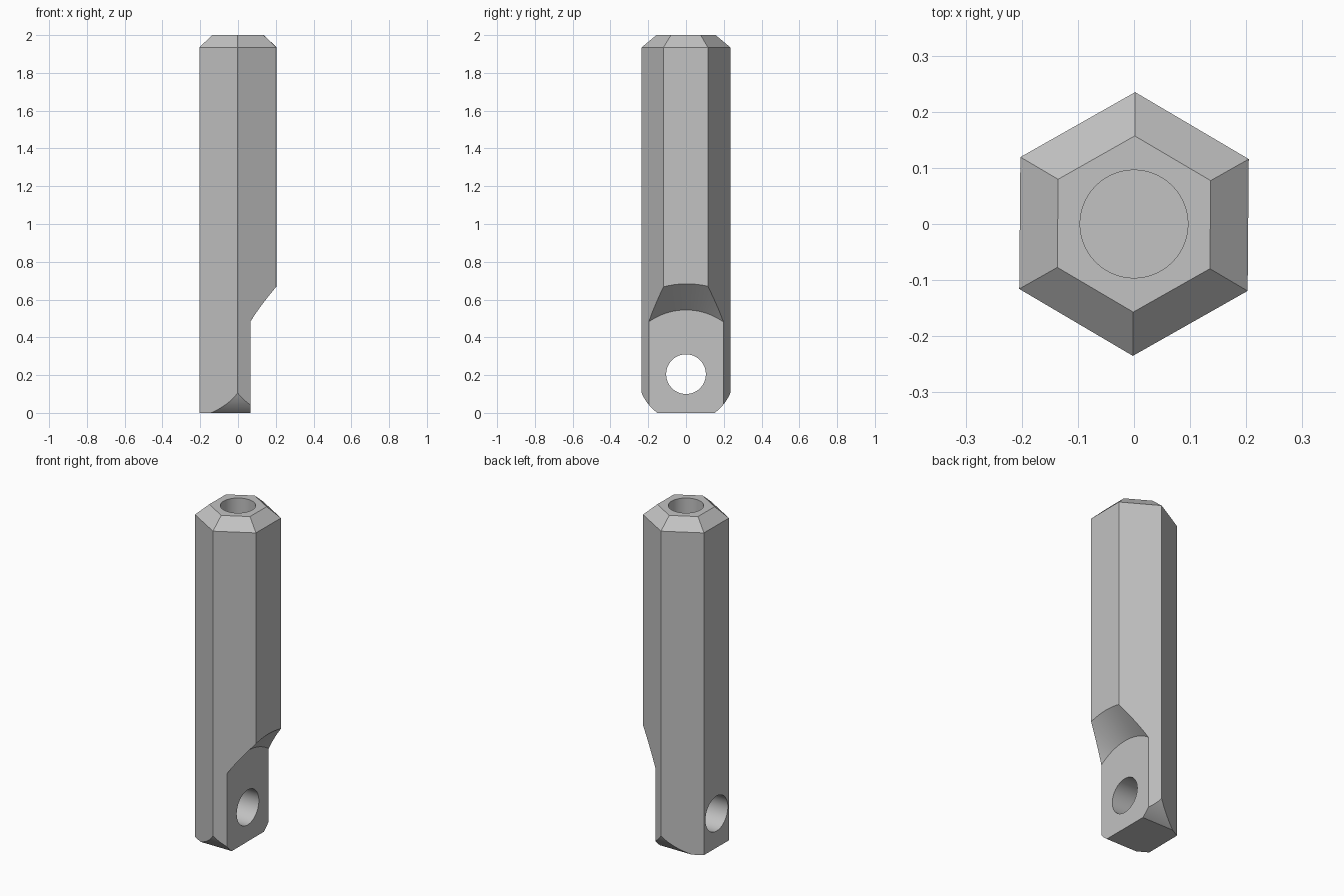
import bpy, bmesh
from math import radians, sin, cos, pi
from mathutils import Matrix, Vector

cube = bpy.data.objects.get("Cube")
if cube:
    bpy.data.objects.remove(cube, do_unlink=True)

HEIGHT, HEX_R, TOP_R, CHAMFER_Z = 2.0, 0.235, 0.157, 1.935
PIN_Z = 0.205          # axis of the eye, flat recess and rounded end
FLAT_X = 0.065         # plane of the flat side

metal = bpy.data.materials.new("grey metal")
metal.use_nodes = True
grey = (0.54, 0.54, 0.54, 1)
metal.diffuse_color = grey
metal.node_tree.nodes["Principled BSDF"].inputs["Base Color"].default_value = grey


def make_object(name, bm):
    bmesh.ops.recalc_face_normals(bm, faces=bm.faces)
    mesh = bpy.data.meshes.new(name)
    bm.to_mesh(mesh)
    bm.free()
    mesh.materials.append(metal)
    obj = bpy.data.objects.new(name, mesh)
    bpy.context.collection.objects.link(obj)
    return obj


def extrude_profile(name, points, offset):
    bm = bmesh.new()
    face = bm.faces.new([bm.verts.new(p) for p in points])
    result = bmesh.ops.extrude_face_region(bm, geom=[face], use_keep_orig=True)
    moved = [g for g in result["geom"] if isinstance(g, bmesh.types.BMVert)]
    bmesh.ops.translate(bm, verts=moved, vec=offset)
    return make_object(name, bm)


def cone(name, r1, r2, depth, centre, along_x=False):
    bm = bmesh.new()
    turn = Matrix.Rotation(pi / 2, 4, "Y") if along_x else Matrix()
    bmesh.ops.create_cone(bm, cap_ends=True, segments=96, radius1=r1, radius2=r2,
                          depth=depth, matrix=Matrix.Translation(centre) @ turn)
    return make_object(name, bm)


# Hexagonal bar with a bevelled top, corners pointing to front and back
bm = bmesh.new()
rings = []
for r, z in ((HEX_R, 0), (HEX_R, CHAMFER_Z), (TOP_R, HEIGHT)):
    angles = [radians(89.5 + 60 * i) for i in range(6)]
    rings.append([bm.verts.new((r * cos(a), r * sin(a), z)) for a in angles])
for low, high in zip(rings, rings[1:]):
    for i in range(6):
        j = (i + 1) % 6
        bm.faces.new((low[i], low[j], high[j], high[i]))
bm.faces.new(rings[0])
bm.faces.new(rings[-1])
bar = make_object("hexagonal_bar", bm)

# Rounded lower end: half disc continued upward as a slab
END_R = 0.255
arc = [(-1, END_R * cos(a), PIN_Z + END_R * sin(a))
       for a in (pi + pi * i / 64 for i in range(65))]
slab = [(-1, END_R, 3), (-1, -END_R, 3)]
end_shape = extrude_profile("rounded_end_shape", arc + slab, Vector((2, 0, 0)))

# Conical recess leaving the flat side, the eye, and the blind bore in the top
RECESS_R, RECESS_DEPTH = 0.34, 0.4
recess = cone("flat_recess_cutter", RECESS_R, RECESS_R + RECESS_DEPTH, RECESS_DEPTH,
              (FLAT_X + RECESS_DEPTH / 2, 0, PIN_Z), along_x=True)
eye = cone("eye_cutter", 0.105, 0.105, 1, (0, 0, PIN_Z), along_x=True)
bore = cone("bore_cutter", 0.096, 0.096, 1, (0, 0, HEIGHT), along_x=False)

bpy.context.view_layer.objects.active = bar
bar.select_set(True)
for cutter, operation in ((end_shape, "INTERSECT"), (recess, "DIFFERENCE"),
                          (eye, "DIFFERENCE"), (bore, "DIFFERENCE")):
    cutter.hide_render = True
    mod = bar.modifiers.new(cutter.name, "BOOLEAN")
    mod.operation, mod.solver, mod.object = operation, "EXACT", cutter
    bpy.ops.object.modifier_apply(modifier=mod.name)
    bpy.data.objects.remove(cutter, do_unlink=True)

bpy.ops.object.shade_smooth_by_angle(angle=radians(20))
